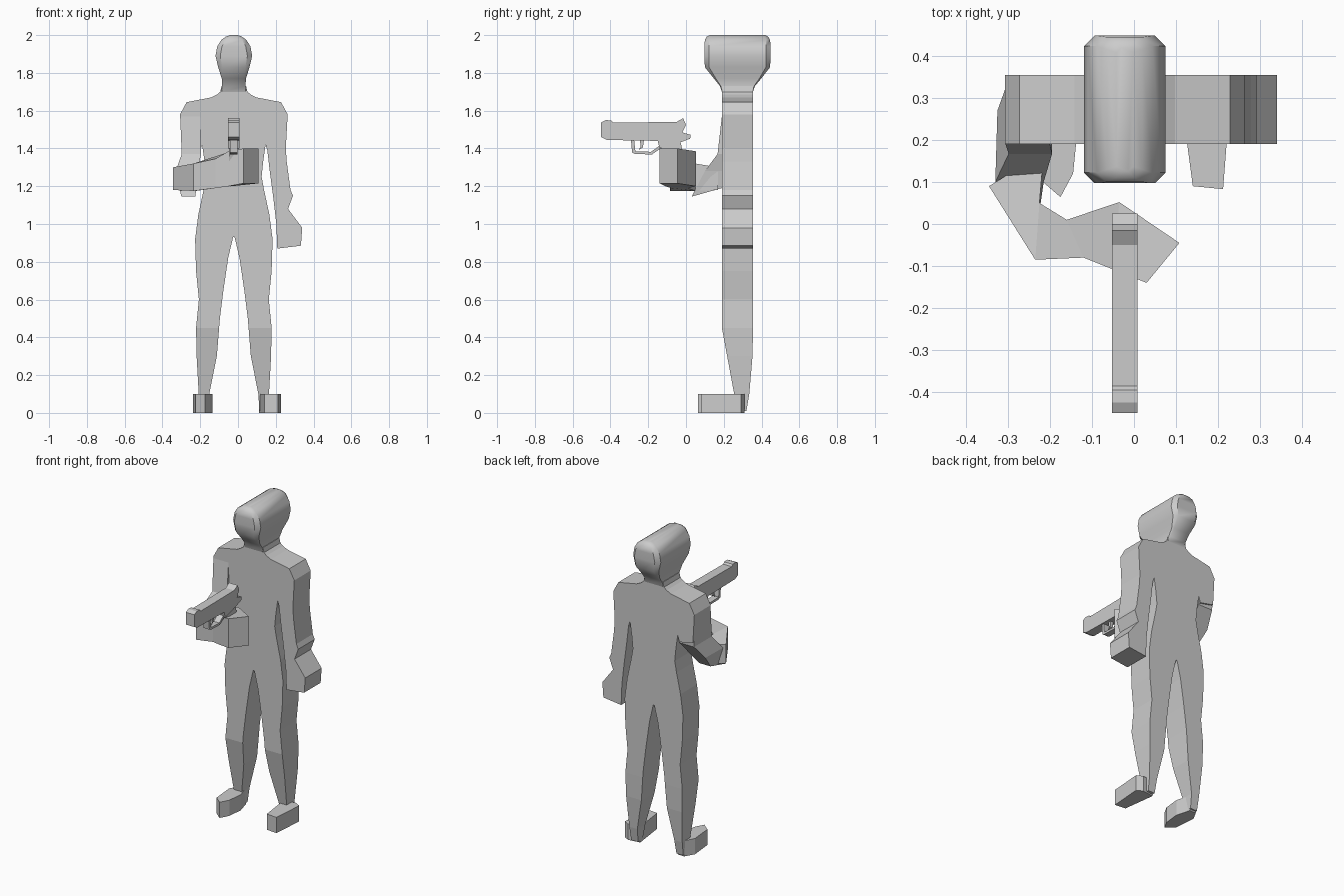
import bpy, bmesh, math

CX = -0.022            # symmetry line of the figure
Y0, Y1 = 0.19, 0.355   # front and back of the flat body


def loft(name, rings, smooth=None):
    """Skin a stack of equal-length rings and close both ends."""
    bm = bmesh.new()
    vs = [[bm.verts.new(p) for p in r] for r in rings]
    n = len(vs[0])
    for a, b in zip(vs, vs[1:]):
        for i in range(n):
            j = (i + 1) % n
            bm.faces.new((a[i], a[j], b[j], b[i]))
    bm.faces.new(vs[0][::-1])
    bm.faces.new(vs[-1])
    bmesh.ops.recalc_face_normals(bm, faces=bm.faces)
    me = bpy.data.meshes.new(name)
    bm.to_mesh(me)
    bm.free()
    ob = bpy.data.objects.new(name, me)
    bpy.context.collection.objects.link(ob)
    if smooth:
        bpy.context.view_layer.objects.active = ob
        ob.select_set(True)
        bpy.ops.object.shade_smooth_by_angle(angle=math.radians(smooth))
        ob.select_set(False)
    return ob


def slab_y(name, pts):
    """Front outline (x, z) extruded through the body depth."""
    return loft(name, [[(x, y, z) for x, z in pts] for y in (Y0, Y1)])


def slab_x(name, pts, width, cx=CX):
    """Side outline (y, z) extruded across x."""
    return loft(name, [[(cx + s * width / 2, y, z) for y, z in pts] for s in (-1, 1)])


def slab_z(name, pts, z0, z1):
    """Plan outline (x, y) extruded upwards."""
    return loft(name, [[(x, y, z) for x, y in pts] for z in (z0, z1)])


# torso with shoulders and upper legs, mirrored half outline
half = [(.065, 1.73), (.072, 1.70), (.09, 1.685), (.12, 1.67), (.25, 1.645), (.285, 1.58),
        (.275, 1.40), (.18, 1.38), (.168, 1.42), (.155, 1.33), (.147, 1.25), (.16, 1.18),
        (.188, 1.05), (.205, .92), (.20, .75), (.185, .60), (.20, .45),
        (.078, .45), (.074, .50), (.055, .65), (.03, .82), (.004, .93)]
slab_y("body", [(CX + x, z) for x, z in half] + [(CX - x, z) for x, z in half[::-1]])

# hanging arm with hand
arm = [(.275, 1.40), (.28, 1.33), (.30, 1.18), (.313, 1.15), (.287, 1.08), (.362, .98),
       (.355, .885), (.23, .87), (.225, 1.0), (.21, 1.13), (.19, 1.28), (.178, 1.385)]
slab_y("straight_arm", [(CX + x, z) for x, z in arm])

# head: stacked chamfered sections (z, half width, front, back, chamfer)
head = [(1.70, .066, .19, .355, .002), (1.73, .062, .18, .365, .005),
        (1.77, .064, .148, .398, .01), (1.83, .083, .10, .445, .022),
        (1.89, .097, .097, .448, .025), (1.94, .088, .097, .448, .025),
        (1.975, .066, .10, .445, .022), (1.992, .042, .11, .435, .02), (2.0, .02, .125, .42, .012)]
loft("head", [[(CX + x, y, z) for x, y in
               [(-w + c, f), (w - c, f), (w, f + c), (w, b - c),
                (w - c, b), (-w + c, b), (-w, b - c), (-w, f + c)]]
              for z, w, f, b, c in head], smooth=40)

# tapering lower legs (z, inner, outer, front, back)
shin = [(.45, .078, .20, .19, .355), (.30, .09, .197, .218, .352),
        (.10, .13, .186, .255, .335), (.01, .135, .183, .275, .32)]
for side, s in (("left", 1), ("right", -1)):
    loft("lower_leg_" + side, [[(CX + s * x, y, z) for x, y in
                                [(a, f), (o, f), (o, b), (a, b)]]
                               for z, a, o, f, b in shin])

# feet
slab_z("foot_left", [(.14, .09), (.212, .083), (.228, .29), (.19, .31), (.112, .30)], 0, .10)
slab_z("foot_right", [(-.225, .107), (-.175, .064), (-.145, .12), (-.135, .22),
                      (-.16, .31), (-.205, .31), (-.238, .25)], 0, .10)

# upper part of the bent arm, leaning forward towards the elbow
loft("bent_upper_arm", [
    [(-.306, Y0, 1.57), (-.20, Y0, 1.57), (-.20, Y1, 1.57), (-.306, Y1, 1.57)],
    [(-.298, .167, 1.37), (-.195, .167, 1.37), (-.195, .345, 1.37), (-.298, .345, 1.37)],
    [(-.33, .10, 1.28), (-.215, .10, 1.28), (-.215, .27, 1.28), (-.325, .27, 1.28)],
    [(-.30, .03, 1.145), (-.225, .03, 1.145), (-.225, .19, 1.19), (-.305, .19, 1.19)]])

# forearm and fist: (outer xy, inner xy, low z, high z)
fore = [((-.345, .09), (-.215, .17), 1.18, 1.30), ((-.235, -.085), (-.225, .05), 1.175, 1.32),
        ((-.12, -.08), (-.16, .01), 1.19, 1.345), ((-.05, -.108), (-.035, .052), 1.20, 1.385),
        ((.03, -.14), (.108, -.045), 1.215, 1.40)]
loft("forearm_and_hand", [[(*o, lo), (*o, hi), (*i, hi), (*i, lo)] for o, i, lo, hi in fore])

# pistol slide and frame
slab_x("pistol_frame", [(-.45, 1.538), (-.425, 1.55), (-.395, 1.548), (-.385, 1.537),
                        (-.05, 1.54), (-.015, 1.56), (0, 1.525), (-.02, 1.485), (.025, 1.472),
                        (.022, 1.452), (-.03, 1.432), (-.14, 1.40), (-.15, 1.44),
                        (-.42, 1.445), (-.45, 1.46)], .06)
# pistol grip, trigger guard and trigger
slab_x("pistol_grip", [(-.14, 1.44), (-.03, 1.44), (.0, 1.30), (-.10, 1.30)], .05)
slab_x("trigger_guard", [(-.292, 1.45), (-.285, 1.378), (-.27, 1.371), (-.18, 1.368),
                         (-.135, 1.40), (-.14, 1.415), (-.185, 1.382), (-.268, 1.385),
                         (-.275, 1.45)], .04)
slab_x("trigger", [(-.245, 1.45), (-.24, 1.41), (-.25, 1.392), (-.228, 1.405), (-.222, 1.45)], .02)
